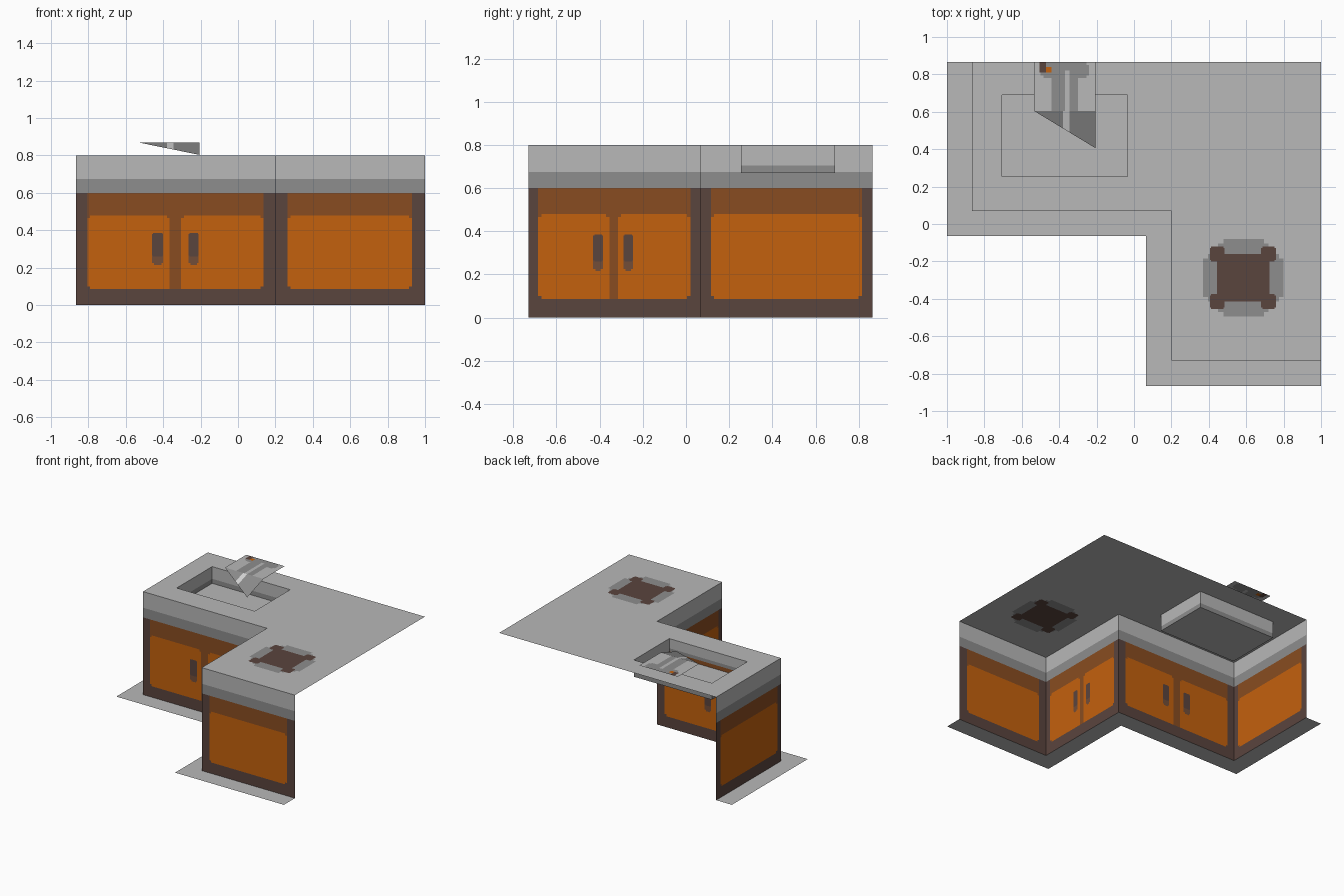
import bpy, bmesh
from mathutils import Vector

if "Cube" in bpy.data.objects:
    bpy.data.objects.remove(bpy.data.objects["Cube"])

COLOURS = {
    "light_grey": (0.48, 0.48, 0.48), "mid_grey": (0.27, 0.27, 0.27),
    "orange": (0.55, 0.12, 0.004), "brown": (0.25, 0.073, 0.015),
    "dark_brown": (0.102, 0.058, 0.048), "handle_brown": (0.17, 0.075, 0.04),
    "pale_grey": (0.68, 0.68, 0.68),
}
NAMES = list(COLOURS)
MATS = []
for n, c in COLOURS.items():
    m = bpy.data.materials.new(n)
    m.diffuse_color = (*c, 1)
    m.use_nodes = True
    m.node_tree.nodes["Principled BSDF"].inputs["Base Color"].default_value = m.diffuse_color
    MATS.append(m)


def finish(name, bm):
    me = bpy.data.meshes.new(name)
    bm.to_mesh(me)
    bm.free()
    for m in MATS:
        me.materials.append(m)
    ob = bpy.data.objects.new(name, me)
    bpy.context.collection.objects.link(ob)
    return ob


def panel(name, point, base, rect, paints=(), holes=()):
    """Flat sheet cut along painted rectangles (u0, u1, v0, v1, colour, corner)."""
    us, vs = {rect[0], rect[1]}, {rect[2], rect[3]}
    for u0, u1, v0, v1, _, r in paints:
        us |= {u0, u1, u0 + r, u1 - r, u0 + r / 2, u1 - r / 2}
        vs |= {v0, v1, v0 + r, v1 - r, v0 + r / 2, v1 - r / 2}
    for u0, u1, v0, v1 in holes:
        us |= {u0, u1}
        vs |= {v0, v1}
    us = sorted({round(u, 4) for u in us if rect[0] <= u <= rect[1]})
    vs = sorted({round(v, 4) for v in vs if rect[2] <= v <= rect[3]})
    bm, cache = bmesh.new(), {}

    def vert(u, v):
        if (u, v) not in cache:
            cache[u, v] = bm.verts.new(point(u, v))
        return cache[u, v]

    for a, b in zip(us, us[1:]):
        for c, d in zip(vs, vs[1:]):
            u, v = (a + b) / 2, (c + d) / 2
            if any(h[0] < u < h[1] and h[2] < v < h[3] for h in holes):
                continue
            colour = base
            for u0, u1, v0, v1, col, r in paints:
                du, dv = min(u - u0, u1 - u), min(v - v0, v1 - v)
                if du > 0 and dv > 0 and du + dv > r * 0.8:
                    colour = col
            f = bm.faces.new([vert(a, c), vert(b, c), vert(b, d), vert(a, d)])
            f.material_index = NAMES.index(colour)
    return finish(name, bm)


def flat(z):
    return lambda u, v: (u, v, z)


def facing(axis, sign, pos):
    """Upright plane at axis = pos, facing along sign * axis."""
    if axis == 'y':
        return lambda u, v: (-sign * u, pos, v)
    return lambda u, v: (pos, sign * u, v)


def cabinet(name, point, u0, u1, post0, post1, split=None, handles=()):
    p0, p1 = u0 + post0, u1 - post1
    paints = [(u0, u1, 0.675, 0.8, "light_grey", 0), (u0, u1, 0.6, 0.675, "mid_grey", 0),
              (p0, p1, 0.45, 0.6, "brown", 0)]
    if split:
        paints += [(split[0], split[1], 0.085, 0.48, "brown", 0),
                   (p0, split[0], 0.085, 0.48, "orange", 0.03),
                   (split[1], p1, 0.085, 0.48, "orange", 0.03)]
        # fill the square inner door corners at the bottom
        paints += [(split[0] - 0.03, split[0], 0.085, 0.12, "orange", 0),
                   (split[1], split[1] + 0.03, 0.085, 0.12, "orange", 0)]
    else:
        paints.append((p0, p1, 0.085, 0.48, "orange", 0.03))
    for h0, h1 in handles:
        paints += [(h0, h1, 0.215, 0.385, "handle_brown", 0.02),
                   (h0, h1, 0.26, 0.385, "dark_brown", 0.01)]
    panel(name, point, "dark_brown", (u0, u1, 0, 0.8), paints)


# Cabinet walls: two with double doors, two plain
cabinet("back_run_doors", facing('y', -1, 0.07), -0.865, 0.2, 0.06, 0.065,
        (-0.365, -0.305), [(-0.46, -0.4), (-0.265, -0.21)])
cabinet("side_run_doors", facing('x', -1, 0.2), -0.07, 0.73, 0.05, 0.045,
        (0.315, 0.355), [(0.245, 0.29), (0.385, 0.43)])
cabinet("side_run_end", facing('y', -1, -0.73), 0.2, 1.0, 0.065, 0.07)
cabinet("back_run_end", facing('x', -1, -0.865), -0.865, -0.07, 0.05, 0.045)

# Worktop with sink opening and painted hob
SX0, SX1, SY0, SY1 = -0.705, -0.035, 0.255, 0.69
hob = [(0.37, 0.8, -0.42, -0.16, "mid_grey", 0.05),
       (0.45, 0.72, -0.495, -0.08, "mid_grey", 0.05),
       (0.445, 0.725, -0.415, -0.16, "dark_brown", 0)]
for x in (0.405, 0.68):
    for y in (-0.455, -0.2):
        hob.append((x, x + 0.08, y, y + 0.08, "dark_brown", 0.015))
panel("worktop", flat(0.8), "light_grey", (-0.865, 1, -0.73, 0.865), hob,
      [(SX0, SX1, SY0, SY1), (-0.865, 0.2, -0.73, 0.07)])

# Floor strip around the outside of the cabinets
panel("floor_strip", flat(0), "light_grey", (-1, 1, -0.865, 0.865), (),
      [(-0.865, 1, 0.07, 0.865), (0.2, 1, -0.73, 0.07), (-1, 0.065, -0.865, -0.065)])

# Sink basin
panel("sink_floor", flat(0.67), "light_grey", (SX0, SX1, SY0, SY1))
for name, pt, a, b in (("sink_back", facing('y', -1, SY1), SX0, SX1),
                       ("sink_front", facing('y', 1, SY0), -SX1, -SX0),
                       ("sink_left", facing('x', 1, SX0), SY0, SY1),
                       ("sink_right", facing('x', -1, SX1), -SY1, -SY0)):
    bands = [(a, b, 0.67, 0.705, "mid_grey", 0)]
    if name == "sink_front":
        bands = [(a, b, 0.7, 0.725, "mid_grey", 0), (a, b, 0.67, 0.7, "brown", 0)]
    panel(name, pt, "light_grey", (a, b, 0.67, 0.8), bands)

# Tap: a level sheet with a painted tap
panel("tap_sheet", flat(0.87), "light_grey", (-0.535, -0.205, 0.605, 0.865),
      [(-0.5, -0.24, 0.78, 0.865, "mid_grey", 0.03),
       (-0.44, -0.3, 0.605, 0.8, "mid_grey", 0),
       (-0.37, -0.345, 0.605, 0.82, "light_grey", 0),
       (-0.505, -0.47, 0.81, 0.865, "dark_brown", 0),
       (-0.47, -0.44, 0.81, 0.84, "orange", 0)])

# Tap spout: a triangle sloping down to the worktop, striped by column
bm = bmesh.new()
cuts = [-0.535, -0.44, -0.38, -0.345, -0.3, -0.205]
cols = ["mid_grey", "mid_grey", "pale_grey", "mid_grey", "mid_grey"]
top = [bm.verts.new((x, 0.605, 0.87)) for x in cuts]
low = [top[0]]
for x in cuts[1:]:
    t = (x + 0.535) / 0.33
    low.append(bm.verts.new((x, 0.605 - 0.2 * t, 0.87 - 0.067 * t)))
for i, c in enumerate(cols):
    ring = [low[i], low[i + 1], top[i + 1]] + ([top[i]] if i else [])
    bm.faces.new(ring).material_index = NAMES.index(c)
finish("tap_spout", bm)
